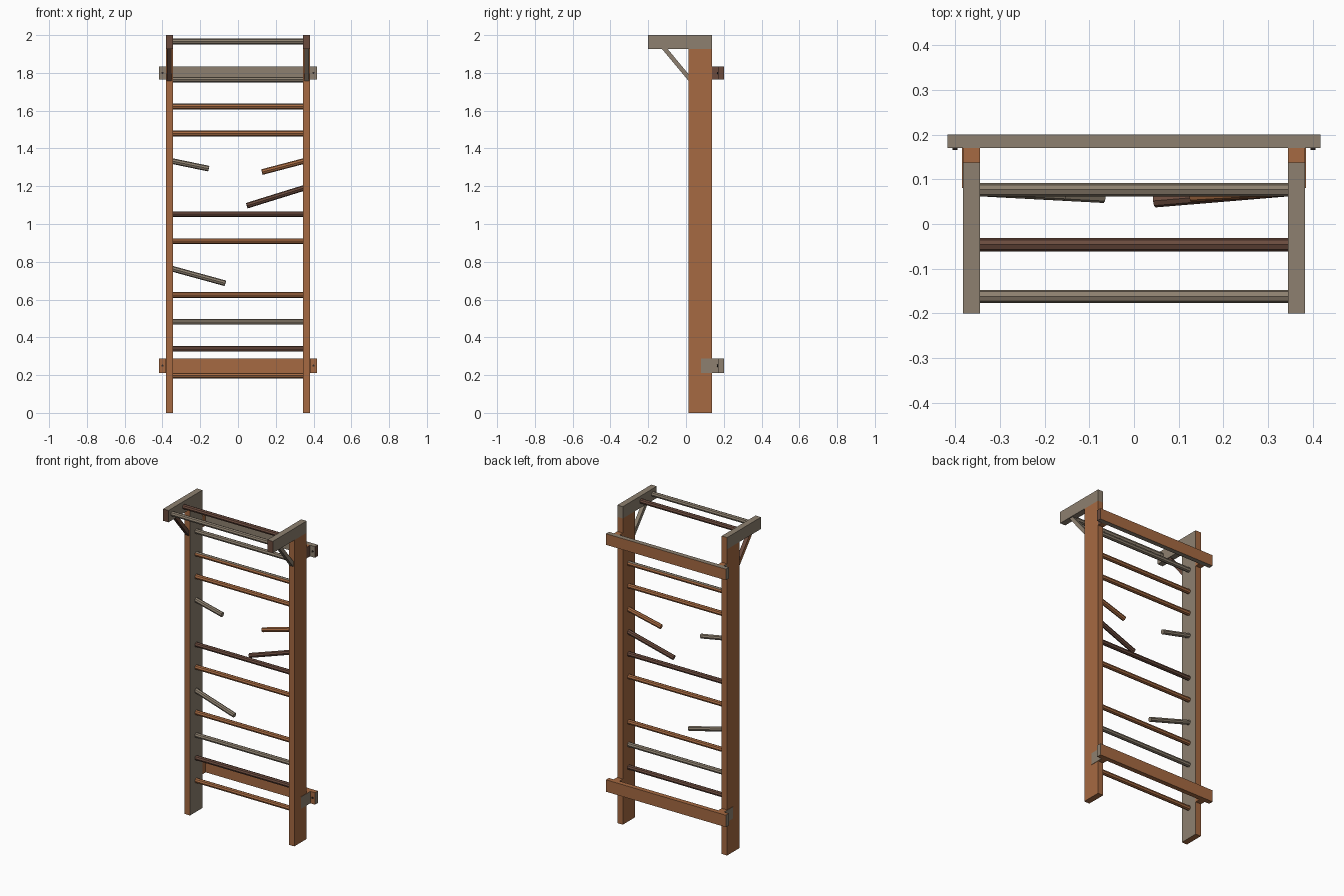
import bpy
import bmesh
from mathutils import Vector

cube = bpy.data.objects.get("Cube")
if cube:
    bpy.data.objects.remove(cube, do_unlink=True)


def make_material(name, rgb):
    mat = bpy.data.materials.new(name)
    mat.use_nodes = True
    colour = (*rgb, 1)
    mat.diffuse_color = colour
    mat.node_tree.nodes["Principled BSDF"].inputs["Base Color"].default_value = colour
    return mat


ORANGE = make_material("orange wood", (0.38, 0.144, 0.054))
GREY = make_material("weathered grey wood", (0.267, 0.217, 0.16))
DARK = make_material("dark brown wood", (0.145, 0.07, 0.047))
IRON = make_material("dark iron", (0.035, 0.025, 0.02))

AXES = {"x": Vector((1, 0, 0)), "y": Vector((0, 1, 0)), "z": Vector((0, 0, 1))}


def finish(name, bm, mat, faces=None):
    """Make the object; faces maps a direction such as '+x' to another wood."""
    bmesh.ops.recalc_face_normals(bm, faces=bm.faces)
    mesh = bpy.data.meshes.new(name)
    mesh.materials.append(mat)
    for slot, (direction, wood) in enumerate((faces or {}).items(), 1):
        mesh.materials.append(wood)
        aim = AXES[direction[1]] * (1 if direction[0] == "+" else -1)
        for face in bm.faces:
            if face.normal.dot(aim) > 0.7:
                face.material_index = slot
    bm.to_mesh(mesh)
    bm.free()
    obj = bpy.data.objects.new(name, mesh)
    bpy.context.collection.objects.link(obj)
    return obj


def box(name, low, high, mat, faces=None):
    low, high = Vector(low), Vector(high)
    bm = bmesh.new()
    bmesh.ops.create_cube(bm, size=1)
    bmesh.ops.scale(bm, vec=high - low, verts=bm.verts)
    bmesh.ops.translate(bm, vec=(low + high) / 2, verts=bm.verts)
    return finish(name, bm, mat, faces)


def rod(name, start, end, radius, mat, faces=None):
    start, end = Vector(start), Vector(end)
    span = end - start
    bm = bmesh.new()
    bmesh.ops.create_cone(bm, cap_ends=True, segments=8, radius1=radius,
                          radius2=radius, depth=span.length)
    turn = span.to_track_quat("Z", "Y").to_matrix()
    bmesh.ops.rotate(bm, matrix=turn, verts=bm.verts)
    bmesh.ops.translate(bm, vec=(start + end) / 2, verts=bm.verts)
    return finish(name, bm, mat, faces)


def brace(name, x0, x1, mat, faces=None):
    """Slanted strut cut flush with the arm and the post."""
    profile = [(-0.13, 1.93), (-0.1, 1.93), (0.016, 1.79), (0.016, 1.755)]
    bm = bmesh.new()
    face = bm.faces.new([bm.verts.new((x0, y, z)) for y, z in profile])
    grown = bmesh.ops.extrude_face_region(bm, geom=[face])["geom"]
    moved = [v for v in grown if isinstance(v, bmesh.types.BMVert)]
    bmesh.ops.translate(bm, vec=(x1 - x0, 0, 0), verts=moved)
    return finish(name, bm, mat, faces)


INNER, OUTER = 0.344, 0.382
FRONT, BACK = 0.014, 0.137
ARM_Z = 1.926
BAR = 0.015

# Posts, arms, braces and wall blocks on each side
for side, sign in (("left", 1), ("right", -1)):
    left = sign == 1
    x0, x1 = sorted((sign * INNER, sign * OUTER))
    box(side + "_post", (x0, FRONT, 0), (x1, BACK, ARM_Z), ORANGE,
        None if left else {"+x": GREY})
    arm_faces = {"-y": DARK}
    if not left:
        arm_faces["+y"] = ORANGE
    box(side + "_arm", (x0, -0.2, ARM_Z), (x1, BACK, 2), GREY, arm_faces)
    b0, b1 = x0 + 0.007, x1 - 0.007
    if left:
        brace(side + "_brace", b0, b1, GREY)
    else:
        brace(side + "_brace", b0, b1, DARK, {"-x": ORANGE})
    box(side + "_upper_block", (x0, BACK, 1.765), (x1, 0.17, 1.835), ORANGE,
        {"+x": DARK} if left else {"-x": GREY})
    p0, p1 = sorted((sign * INNER, sign * (OUTER + 0.002)))
    box(side + "_lower_block", (p0, 0.08, 0.212), (p1, 0.17, 0.287), ORANGE,
        {"+x" if left else "-x": GREY})
    for level, z in (("upper", 1.8), ("lower", 0.25)):
        rod(f"{side}_{level}_bolt", (sign * 0.4, 0.165, z),
            (sign * 0.4, 0.172, z), 0.006, IRON)

# Wall beams
box("upper_wall_beam", (-0.417, 0.17, 1.765), (0.417, 0.2, 1.835), GREY,
    {"+y": ORANGE, "+x": DARK})
box("lower_wall_beam", (-0.417, 0.17, 0.212), (0.417, 0.2, 0.287), ORANGE,
    {"+x": GREY, "-x": GREY})

# Overhead bars
for name, y, wood in (("front", -0.162, GREY), ("rear", -0.046, DARK)):
    rod(name + "_overhead_bar", (-INNER, y, 1.966), (INNER, y, 1.966), BAR, wood)

# Whole rungs, evenly spaced, skipping the broken levels
RUNG_Y, FIRST, STEP = 0.077, 0.197, 0.1425
rungs = [ORANGE, DARK, GREY, ORANGE, None, ORANGE, DARK, None, None,
         ORANGE, ORANGE, GREY]
for i, wood in enumerate(rungs):
    if wood:
        z = FIRST + i * STEP
        rod(f"rung_{i + 1}", (-INNER, RUNG_Y, z), (INNER, RUNG_Y, z), BAR, wood,
            {"+z": GREY} if i == 10 else None)

# Broken rungs hanging from one post: level, side, free end, wood
broken = [
    (4, -1, (-0.067, 0.062, 0.686), GREY),
    (7, 1, (0.047, 0.052, 1.097), DARK),
    (8, -1, (-0.155, 0.067, 1.293), GREY),
    (8, 1, (0.127, 0.064, 1.275), ORANGE),
]
for n, (level, sign, end, wood) in enumerate(broken, 1):
    start = (sign * (INNER + 0.004), RUNG_Y, FIRST + level * STEP - 0.004)
    rod(f"broken_rung_{n}", start, end, BAR, wood)
